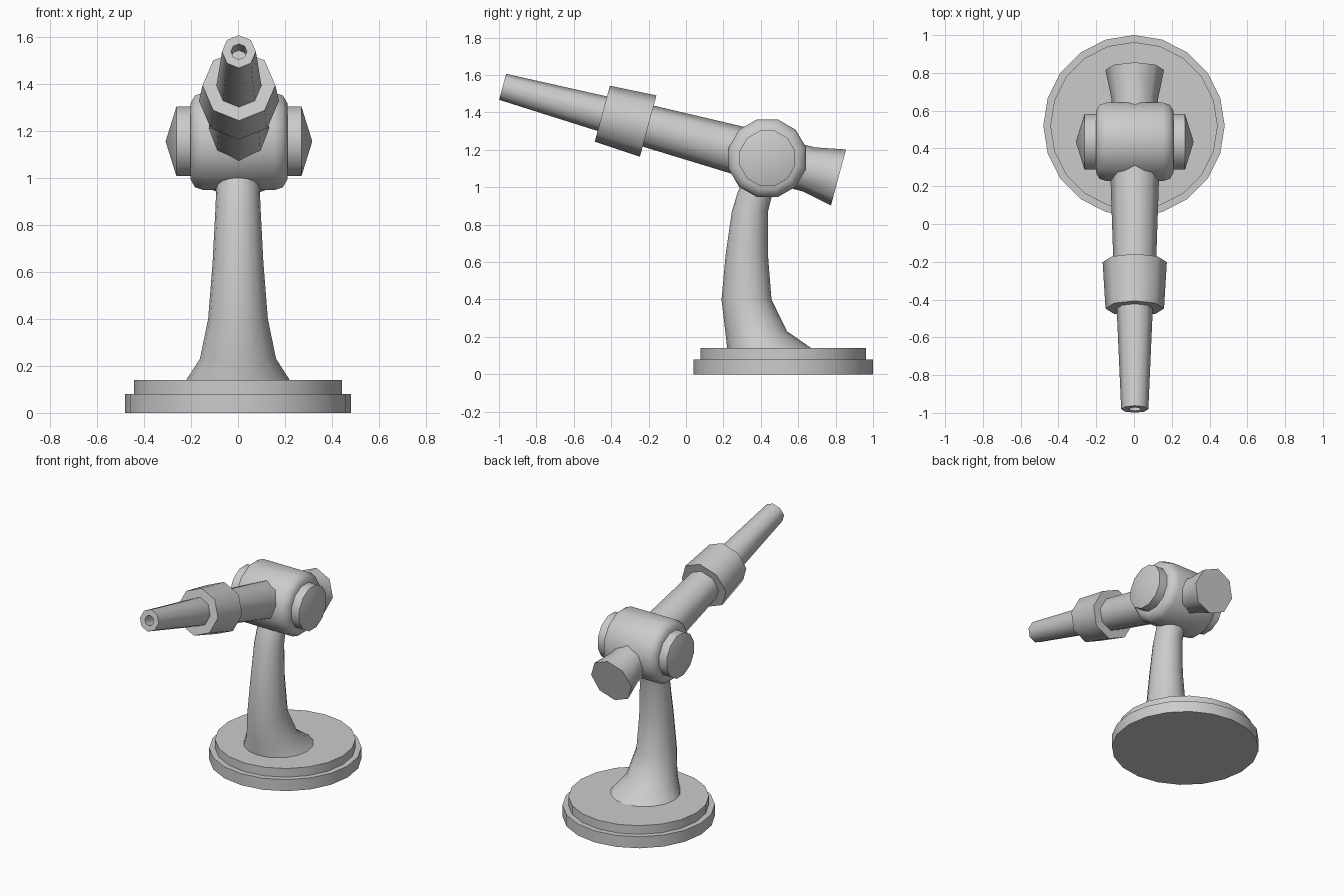
import bpy, bmesh
from math import sin, cos, pi, radians
from mathutils import Matrix, Vector

if "Cube" in bpy.data.objects:
    bpy.data.objects.remove(bpy.data.objects["Cube"])


def loft(name, rings, mat=Matrix(), smooth=50):
    """Skin a list of equal-length vertex rings and close both ends."""
    bm = bmesh.new()
    loops = [[bm.verts.new(mat @ Vector(p)) for p in r] for r in rings]
    n = len(loops[0])
    for a, b in zip(loops, loops[1:]):
        for i in range(n):
            j = (i + 1) % n
            bm.faces.new((a[i], a[j], b[j], b[i]))
    bm.faces.new(loops[0][::-1])
    bm.faces.new(loops[-1])
    bmesh.ops.remove_doubles(bm, verts=bm.verts, dist=1e-5)
    bmesh.ops.recalc_face_normals(bm, faces=bm.faces)
    me = bpy.data.meshes.new(name)
    bm.to_mesh(me)
    bm.free()
    ob = bpy.data.objects.new(name, me)
    bpy.context.collection.objects.link(ob)
    bpy.ops.object.select_all(action='DESELECT')
    ob.select_set(True)
    bpy.context.view_layer.objects.active = ob
    bpy.ops.object.shade_smooth_by_angle(angle=radians(smooth))
    return ob


def ring(rx, ry, z, n, cy=0, turn=0):
    return [(rx * cos(2 * pi * i / n + turn), cy + ry * sin(2 * pi * i / n + turn), z)
            for i in range(n)]


def lathe(name, profile, n, mat, turn=0, smooth=50):
    """Profile points are (radius, distance along axis)."""
    return loft(name, [ring(r, r, t, n, turn=turn) for r, t in profile], mat, smooth)


def frame(origin, x, z):
    x, z = Vector(x), Vector(z)
    m = Matrix((x, z.cross(x), z)).transposed().to_4x4()
    m.translation = origin
    return m


# Stepped round base
base = Matrix.Translation((0, 0.52, 0))
lathe("base_plate", [(0.48, 0), (0.48, 0.08)], 20, base, smooth=30)
lathe("base_step", [(0.443, 0.08), (0.443, 0.14)], 20, base, smooth=30)

# Curved pedestal: z, half width, front y, back y
sections = [(0.14, 0.22, 0.22, 0.67), (0.23, 0.162, 0.21, 0.54),
            (0.40, 0.127, 0.19, 0.457), (0.64, 0.108, 0.212, 0.438),
            (0.87, 0.096, 0.245, 0.438), (0.97, 0.092, 0.275, 0.463),
            (1.10, 0.09, 0.33, 0.52)]
loft("pedestal", [ring(w, (b - f) / 2, z, 16, (f + b) / 2)
                  for z, w, f, b in sections])

# Rounded cross hub with a pointed cap on each side
pivot = Vector((0.004, 0.435, 1.155))
half = [(0.215, 0.15), (0.202, 0.187), (0.168, 0.206)]
lathe("hub", [(r, -t) for r, t in half[::-1]] + half, 12,
      frame(pivot, (0, 0, 1), (1, 0, 0)), pi / 12)
for side, s in (("left", -1), ("right", 1)):
    lathe(side + "_hub_cap", [(0.153, 0.19), (0.153, 0.266), (0, 0.312)], 12,
          frame(pivot, (0, 0, 1), (s, 0, 0)), pi / 12)

# Tilted eight-sided barrel, measured along its axis from the hub centre
a = radians(15.1)
axis = frame(pivot, (0, sin(a), cos(a)), (0, -cos(a), sin(a)))
lathe("barrel", [(0.135, 0), (0.112, 0.70)], 8, axis)
lathe("collar", [(0.17, 0.66), (0.155, 0.914)], 8, axis)
lathe("nozzle", [(0.097, 0.88), (0.072, 1.466), (0.034, 1.466), (0.034, 1.36)], 8, axis)
lathe("rear_flare", [(0.122, 0), (0.122, -0.228), (0.155, -0.394)], 8, axis)
